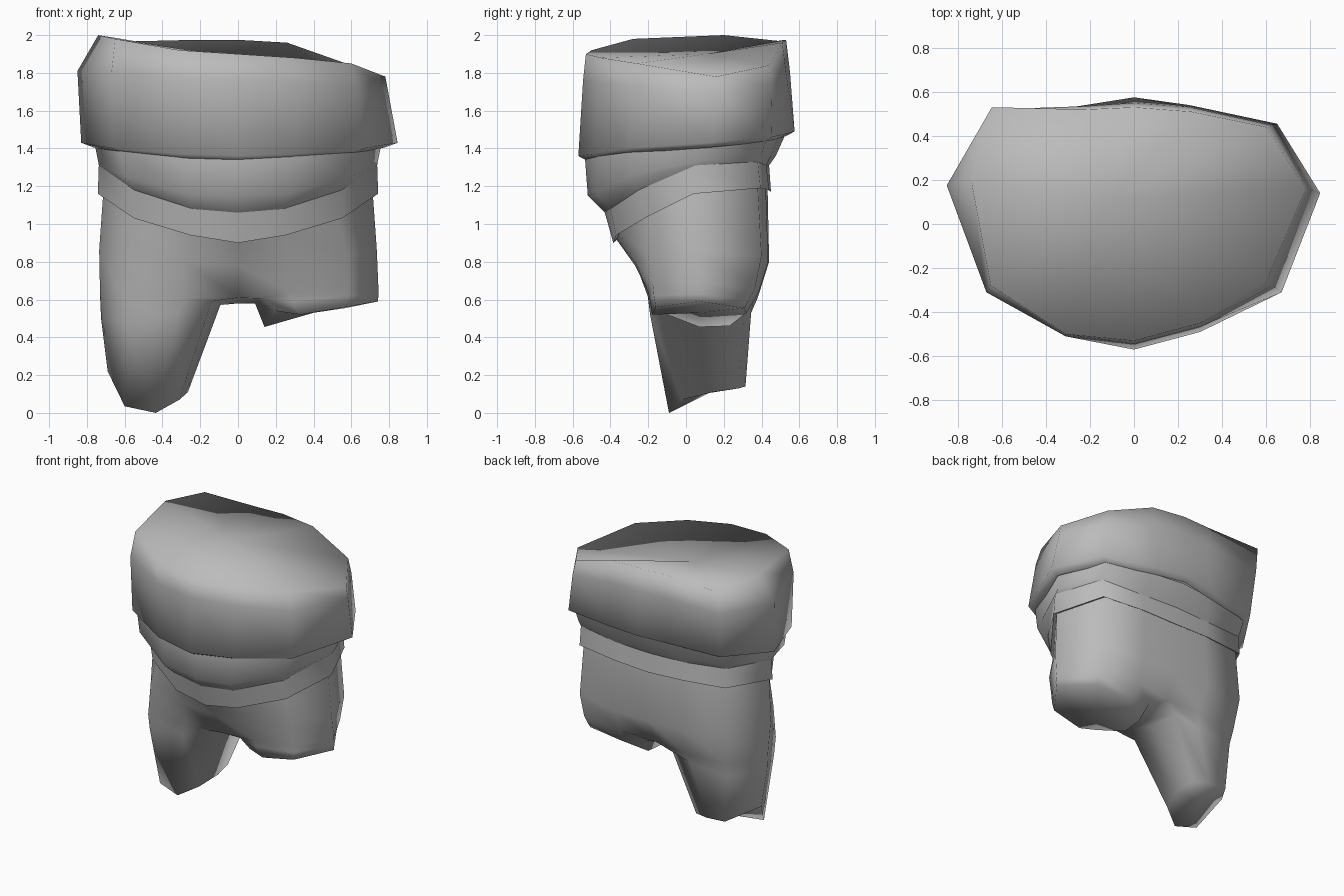
import bpy, bmesh, math

cube = bpy.data.objects.get("Cube")
if cube:
    bpy.data.objects.remove(cube, do_unlink=True)

grey = bpy.data.materials.new("plain_grey")
grey.use_nodes = True
colour = (0.5, 0.5, 0.5, 1)
grey.diffuse_color = colour
bsdf = next(n for n in grey.node_tree.nodes if n.type == 'BSDF_PRINCIPLED')
bsdf.inputs["Base Color"].default_value = colour
bsdf.inputs["Roughness"].default_value = 0.7


def mirrored(half):
    """Full ring from a half ring running front centre -> left -> back centre."""
    return half + [(-x, y, z) for x, y, z in reversed(half[1:-1])]


def inset(ring, s, dz):
    return [(x * s, y * s, z + dz) for x, y, z in ring]


def add_ring(bm, pts):
    return [bm.verts.new(p) for p in pts]


def bridge(bm, a, b):
    n = len(a)
    for i in range(n):
        j = (i + 1) % n
        bm.faces.new((a[i], a[j], b[j], b[i]))


def fan(bm, ring, centre):
    c = bm.verts.new(centre)
    for i in range(len(ring)):
        bm.faces.new((ring[i], ring[(i + 1) % len(ring)], c))


def loft(bm, rings):
    loops = [add_ring(bm, r) for r in rings]
    for a, b in zip(loops, loops[1:]):
        bridge(bm, a, b)
    return loops


def finish(bm, name, angle):
    bmesh.ops.recalc_face_normals(bm, faces=bm.faces)
    me = bpy.data.meshes.new(name)
    bm.to_mesh(me)
    bm.free()
    me.materials.append(grey)
    ob = bpy.data.objects.new(name, me)
    bpy.context.collection.objects.link(ob)
    bpy.ops.object.select_all(action='DESELECT')
    ob.select_set(True)
    bpy.context.view_layer.objects.active = ob
    bpy.ops.object.shade_smooth_by_angle(angle=math.radians(angle))


# Shirt: slanted, slightly sunken top, shoulder bend, hem with a small ledge
shirt_top = [(0, -.53, 1.90), (.30, -.45, 1.88), (.60, -.26, 1.85), (.78, .16, 1.78),
             (.60, .44, 1.84), (.26, .51, 1.96), (0, .53, 1.975), (-.22, .52, 1.975),
             (-.645, .53, 1.965), (-.74, .20, 2.0), (-.65, -.28, 1.98), (-.31, -.50, 1.92)]
shirt_mid = [(0, -.545, 1.76), (.30, -.465, 1.75), (.63, -.28, 1.73), (.795, .16, 1.70),
             (.62, .45, 1.73), (.255, .53, 1.80), (0, .55, 1.81), (-.22, .535, 1.81),
             (-.64, .52, 1.80), (-.85, .175, 1.81), (-.67, -.31, 1.80), (-.31, -.51, 1.77)]
shirt_hem = [(0, -.57, 1.36), (.30, -.49, 1.37), (.67, -.31, 1.40), (.845, .14, 1.43),
             (.65, .455, 1.46), (.25, .54, 1.48), (0, .575, 1.49), (-.22, .54, 1.48),
             (-.62, .48, 1.46), (-.83, .15, 1.43), (-.66, -.30, 1.40), (-.31, -.50, 1.37)]
bm = bmesh.new()
loops = loft(bm, [shirt_top, shirt_mid, shirt_hem, inset(shirt_hem, .92, -.025)])
fan(bm, loops[0], (-.13, .11, 1.90))
finish(bm, "shirt", 180)

# Belt outline, shared with the belly above and the trousers below
belt_top = mirrored([(0, -.43, 1.06), (.24, -.40, 1.08), (.55, -.25, 1.18), (.737, .05, 1.31),
                     (.60, .38, 1.33), (.28, .425, 1.31), (0, .44, 1.31)])
belt_low = mirrored([(0, -.385, .90), (.25, -.37, .94), (.55, -.22, 1.03), (.742, .04, 1.16),
                     (.60, .395, 1.19), (.28, .44, 1.18), (0, .45, 1.17)])

# Belly bulging between hem and belt
belly_top = mirrored([(0, -.535, 1.35), (.30, -.465, 1.37), (.63, -.29, 1.40), (.76, .13, 1.43),
                      (.61, .43, 1.45), (.25, .49, 1.46), (0, .52, 1.46)])
belly_mid = mirrored([(0, -.52, 1.15), (.27, -.48, 1.16), (.60, -.30, 1.25), (.742, .09, 1.34),
                      (.605, .395, 1.36), (.28, .45, 1.36), (0, .475, 1.36)])
bm = bmesh.new()
loft(bm, [belly_top, belly_mid, belt_top])
finish(bm, "belly", 180)

# Belt band with a ledge beneath
bm = bmesh.new()
loft(bm, [belt_top, belt_low, inset(belt_low, .95, .015)])
finish(bm, "belt", 65)

# Trousers: pelvis, then one full leg and one short stump
waist = inset(belt_low, .96, .02)
hips = mirrored([(0, -.27, .78), (.28, -.27, .80), (.58, -.20, .83), (.735, .05, .86),
                 (.595, .40, .83), (.28, .435, .80), (0, .44, .80)])
crotch = [(0, -.17, .61), (.27, -.20, .64), (.58, -.175, .67), (.742, .07, .69),
          (.585, .365, .66), (.28, .385, .64), (0, .36, .62), (-.25, .38, .61),
          (-.575, .36, .61), (-.73, .08, .61), (-.60, -.20, .60), (-.28, -.20, .61)]
bm = bmesh.new()
pelvis = loft(bm, [waist, hips, crotch])[-1]
mid = bm.verts.new((0, .07, .58))

# Stump on the left side
stump_a = [(.13, -.16, .605), (.28, -.19, .59), (.58, -.17, .62), (.745, .07, .63),
           (.58, .335, .60), (.29, .345, .57), (.12, .30, .57), (.09, .07, .58)]
stump_b = [(.20, -.15, .54), (.33, -.18, .52), (.57, -.16, .56), (.74, .07, .59),
           (.57, .31, .555), (.31, .32, .53), (.15, .23, .46), (.14, .07, .455)]
start = pelvis[:7] + [mid]
a, b = add_ring(bm, stump_a), add_ring(bm, stump_b)
bridge(bm, start, a)
bridge(bm, a, b)
fan(bm, b, (.40, .08, .53))

# Full leg on the right side
leg_a = [(-.10, .31, .57), (-.28, .345, .53), (-.565, .33, .50), (-.725, .08, .50),
         (-.60, -.18, .48), (-.32, -.19, .52), (-.14, -.16, .59), (-.09, .07, .58)]
leg_b = [(-.28, .28, .13), (-.39, .315, .14), (-.54, .315, .15), (-.69, .10, .22),
         (-.60, -.06, .035), (-.435, -.09, .0), (-.31, -.02, .07), (-.265, .14, .11)]
start = pelvis[6:] + [pelvis[0], mid]
a, b = add_ring(bm, leg_a), add_ring(bm, leg_b)
bridge(bm, start, a)
bridge(bm, a, b)
fan(bm, b, (-.46, .12, .105))
finish(bm, "trousers", 180)
